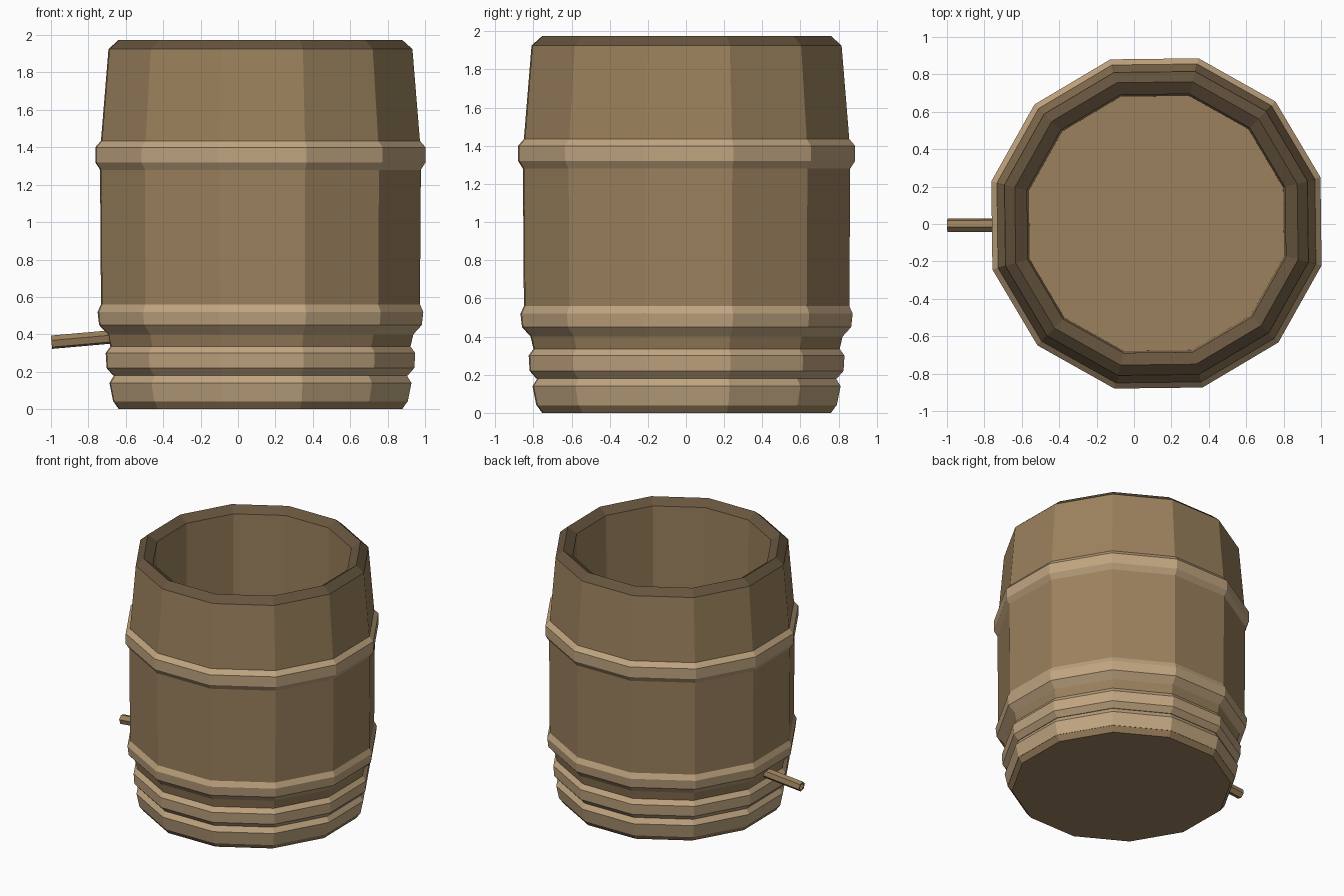
import bpy, bmesh, math
from mathutils import Matrix, Vector

if "Cube" in bpy.data.objects:
    bpy.data.objects.remove(bpy.data.objects["Cube"])

CX, SIDES = 0.12, 12
FLAT = math.cos(math.radians(15))   # half-width -> corner radius


def material(name, rgb):
    m = bpy.data.materials.new(name)
    m.diffuse_color = (*rgb, 1)
    m.use_nodes = True
    m.node_tree.nodes["Principled BSDF"].inputs["Base Color"].default_value = m.diffuse_color
    return m


WOOD = material("brown_wood", (0.33, 0.22, 0.11))
HOOP = material("pale_hoop", (0.53, 0.376, 0.216))
RIM = material("dark_rim", (0.133, 0.089, 0.048))


def lathe(name, profile, sides, start, mats, closed=False, rule=None, matrix=None):
    """Spin (radius, z) points round z; open profiles get end caps."""
    bm = bmesh.new()
    rings = []
    for r, z in profile:
        rings.append([bm.verts.new((r * math.cos(start + math.tau * i / sides),
                                    r * math.sin(start + math.tau * i / sides), z))
                      for i in range(sides)])
    pairs = list(zip(rings, rings[1:]))
    if closed:
        pairs.append((rings[-1], rings[0]))
    else:
        bm.faces.new(rings[0])
        bm.faces.new(rings[-1])
    for a, b in pairs:
        for i in range(sides):
            j = (i + 1) % sides
            bm.faces.new((a[i], a[j], b[j], b[i]))
    bmesh.ops.recalc_face_normals(bm, faces=bm.faces)
    if rule:
        for f in bm.faces:
            f.material_index = rule(f.calc_center_median())
    if matrix:
        bm.transform(matrix)
    me = bpy.data.meshes.new(name)
    bm.to_mesh(me)
    bm.free()
    for m in mats:
        me.materials.append(m)
    ob = bpy.data.objects.new(name, me)
    bpy.context.collection.objects.link(ob)
    return ob


def barrel_part(name, half_widths, mats, **kw):
    return lathe(name, [(w / FLAT, z) for w, z in half_widths], SIDES,
                 math.radians(15.7), mats,
                 matrix=Matrix.Translation((CX, 0.003, 0)), **kw)


# Open barrel body with ridged dark rim, inner wall and floor
barrel_part("barrel_body", [
    (0.755, 0), (0.783, 0.04), (0.78, 0.18), (0.80, 0.335), (0.815, 0.40),
    (0.85, 0.56), (0.855, 1.28), (0.85, 1.435), (0.81, 1.925),
    (0.755, 1.975), (0.69, 1.93), (0.68, 0.07)],
    [WOOD, RIM], rule=lambda c: 1 if c.z > 1.9 else 0)

# Hoops: bottom, lower, middle, upper (half-width and height of outer points)
hoops = {
    "bottom_hoop": [(0.785, 0.04), (0.805, 0.14), (0.78, 0.18)],
    "lower_hoop": [(0.785, 0.18), (0.82, 0.22), (0.825, 0.30), (0.80, 0.335)],
    "middle_hoop": [(0.815, 0.40), (0.86, 0.45), (0.868, 0.52), (0.85, 0.56)],
    "upper_hoop": [(0.855, 1.28), (0.88, 1.32), (0.88, 1.40), (0.85, 1.435)],
}
for name, pts in hoops.items():
    inner = [(0.74, pts[-1][1]), (0.74, pts[0][1])]
    barrel_part(name, pts + inner, [HOOP], closed=True)

# Hollow spout on the left, sloping down outwards
a, b = Vector((-0.60, -0.005, 0.393)), Vector((-0.997, -0.007, 0.358))
d = b - a
place = Matrix.Translation(a) @ d.to_track_quat('Z', 'Y').to_matrix().to_4x4()
n = d.length
lathe("spout", [(0.037, 0), (0.037, n), (0.024, n), (0.024, 0.1)], 6,
      math.radians(15), [WOOD], matrix=place)
